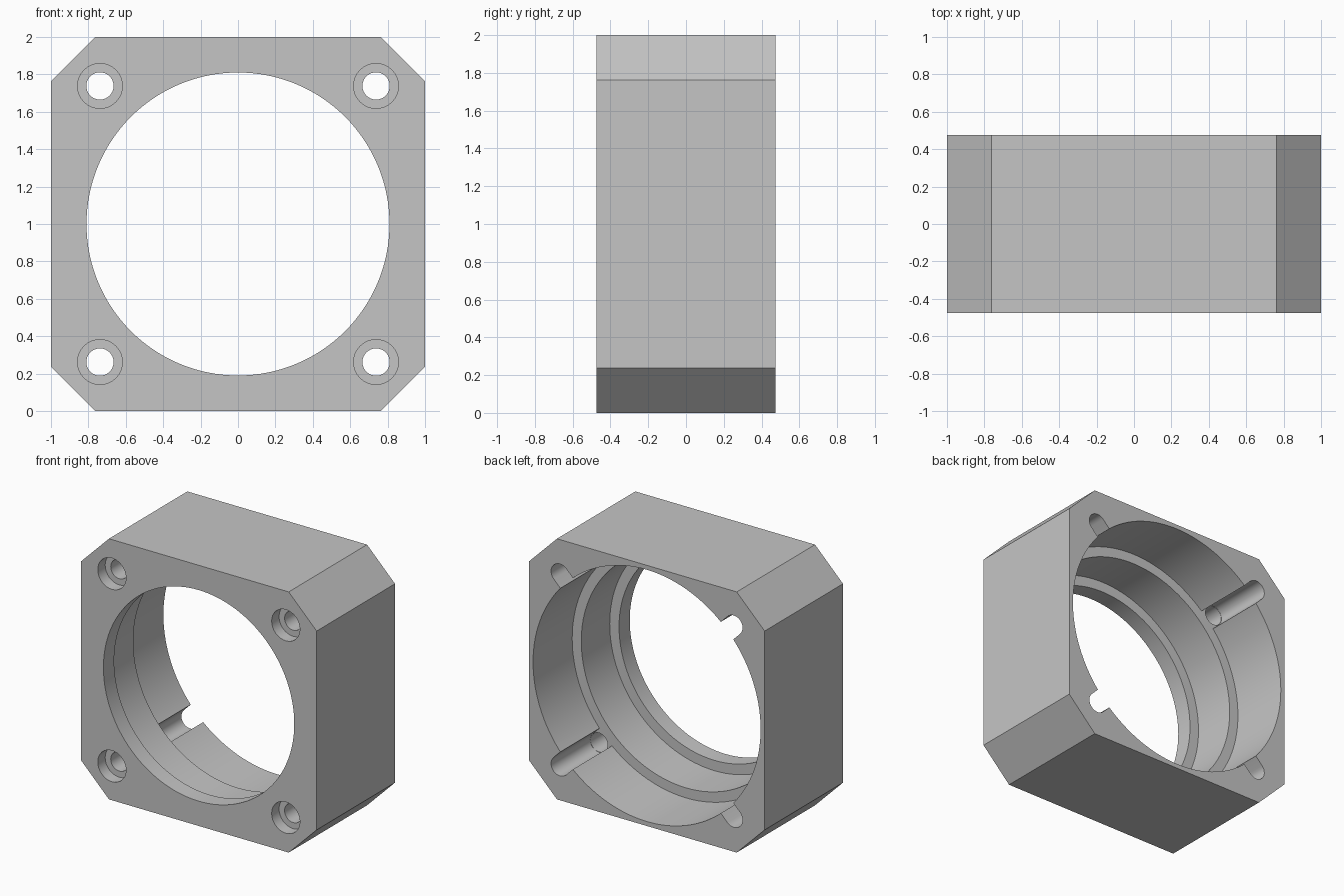
import bpy
import bmesh
from math import cos, sin, pi
from mathutils import Vector

default = bpy.data.objects.get("Cube")
if default:
    bpy.data.objects.remove(default, do_unlink=True)

HALF = 0.475          # half depth of the block
FLAT = 0.763          # where the corner chamfers begin
STEP = 0.0            # shoulder depth inside the bore
BOLT = 0.738          # bolt hole offset from the centre
CENTRE = Vector((0, 0, 1))

grey = bpy.data.materials.new("plain grey")
grey.use_nodes = True
colour = (0.56, 0.56, 0.56, 1)
grey.diffuse_color = colour
grey.node_tree.nodes["Principled BSDF"].inputs["Base Color"].default_value = colour


def finish(name, bm):
    bmesh.ops.recalc_face_normals(bm, faces=bm.faces)
    mesh = bpy.data.meshes.new(name)
    bm.to_mesh(mesh)
    bm.free()
    mesh.materials.append(grey)
    obj = bpy.data.objects.new(name, mesh)
    bpy.context.collection.objects.link(obj)
    return obj


def prism(name, outline, y0, y1):
    """Extrude an x-z outline from y0 to y1."""
    bm = bmesh.new()
    face = bm.faces.new([bm.verts.new((x, y0, z)) for x, z in outline])
    new = bmesh.ops.extrude_face_region(bm, geom=[face])["geom"]
    verts = [v for v in new if isinstance(v, bmesh.types.BMVert)]
    bmesh.ops.translate(bm, verts=verts, vec=(0, y1 - y0, 0))
    return finish(name, bm)


def turned(name, profile, centre, sides):
    """Revolve (radius, y) points around an axis along y and cap the ends."""
    bm = bmesh.new()
    rings = []
    for r, y in profile:
        rings.append([bm.verts.new(centre + Vector((r * cos(2 * pi * i / sides), y,
                                                    r * sin(2 * pi * i / sides))))
                      for i in range(sides)])
    for a, b in zip(rings, rings[1:]):
        for i in range(sides):
            j = (i + 1) % sides
            bm.faces.new((a[i], a[j], b[j], b[i]))
    bm.faces.new(rings[0])
    bm.faces.new(rings[-1])
    return finish(name, bm)


# Chamfered square block
outline = [(1, FLAT), (FLAT, 1), (-FLAT, 1), (-1, FLAT),
           (-1, -FLAT), (-FLAT, -1), (FLAT, -1), (1, -FLAT)]
housing = prism("housing", [(x, z + 1) for x, z in outline], -HALF, HALF)

# Stepped central bore, narrow at the front and wide at the back
lip = -0.345
cutters = [turned("bore_cutter", [(0.81, -HALF - 0.1), (0.81, lip), (0.889, lip),
                                  (0.889, STEP), (0.966, STEP), (0.966, HALF + 0.1)],
                  CENTRE, 128)]

# Corner bolt holes: counterbored at the front, open slots at the back
floor = -HALF + 0.09
for sx in (-1, 1):
    for sz in (-1, 1):
        hole = CENTRE + Vector((sx * BOLT, 0, sz * BOLT))
        out = Vector((sx, 0, sz)).normalized()
        side = Vector((-out.z, 0, out.x))
        r = 0.075
        slot = [hole + r * (cos(a) * side + sin(a) * out)
                for a in [pi * i / 16 for i in range(17)]]
        slot += [CENTRE + 0.93 * out - r * side, CENTRE + 0.93 * out + r * side]
        cutters.append(prism("slot_cutter", [(p.x, p.z) for p in slot],
                             STEP, HALF + 0.1))
        cutters.append(turned("bolt_cutter", [(0.12, -HALF - 0.1), (0.12, floor),
                                              (0.073, floor), (0.073, STEP + 0.03)],
                              hole, 32))

for cutter in cutters:
    cutter.hide_render = True
    mod = housing.modifiers.new(cutter.name, 'BOOLEAN')
    mod.operation = 'DIFFERENCE'
    mod.solver = 'EXACT'
    mod.object = cutter

# Bake the cuts and remove the cutters
bpy.context.view_layer.update()
graph = bpy.context.evaluated_depsgraph_get()
mesh = bpy.data.meshes.new_from_object(housing.evaluated_get(graph))
housing.modifiers.clear()
housing.data = mesh
mesh.name = "housing"
for cutter in cutters:
    bpy.data.objects.remove(cutter, do_unlink=True)
mesh.materials.clear()
mesh.materials.append(grey)
for poly in mesh.polygons:
    poly.material_index = 0

bpy.ops.object.select_all(action='DESELECT')
housing.select_set(True)
bpy.context.view_layer.objects.active = housing
bpy.ops.object.shade_smooth_by_angle(angle=pi / 6)
